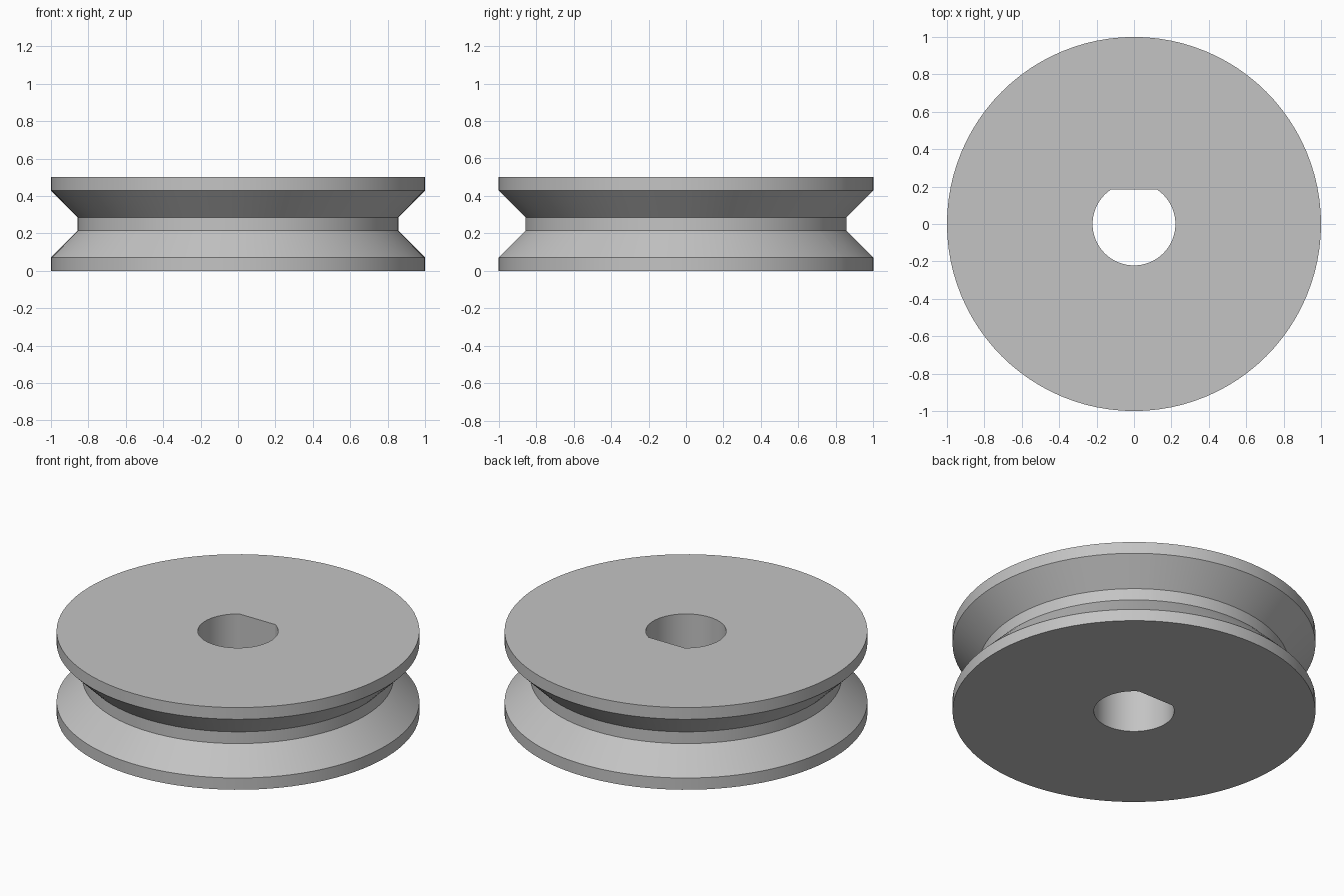
import bpy
import bmesh
import math

cube = bpy.data.objects.get("Cube")
if cube:
    bpy.data.objects.remove(cube, do_unlink=True)

UNIT = 1 / 14
BORE_RADIUS = 3.1 * UNIT
BORE_FLAT = 2.6 * UNIT
SEGMENTS = 96

# Plain grey material
grey = bpy.data.materials.new("grey")
grey.use_nodes = True
colour = (0.55, 0.55, 0.55, 1)
grey.diffuse_color = colour
grey.node_tree.nodes["Principled BSDF"].inputs["Base Color"].default_value = colour

# Angles round the wheel, including the two corners of the flat in the bore
corner = math.asin(BORE_FLAT / BORE_RADIUS)
angles = sorted([math.tau * i / SEGMENTS for i in range(SEGMENTS)]
                + [corner, math.pi - corner])


def bore_radius(angle):
    """Distance from the axis to the wall of the D-shaped bore."""
    if corner < angle < math.pi - corner:
        return BORE_FLAT / math.sin(angle)
    return BORE_RADIUS


def add_ring(bm, z, radius_at):
    return [bm.verts.new((radius_at(a) * math.cos(a), radius_at(a) * math.sin(a), z))
            for a in angles]


# Rim profile with a V groove: (radius, height) in units
profile = [(14, 0), (14, 1), (12, 3), (12, 4), (14, 6), (14, 7)]
bm = bmesh.new()
rings = [add_ring(bm, z * UNIT, lambda a, r=r: r * UNIT) for r, z in profile]
rings += [add_ring(bm, z * UNIT, bore_radius) for z in (7, 0)]

# Join each ring to the next, closing from the bore back to the rim
for lower, upper in zip(rings, rings[1:] + rings[:1]):
    for i in range(len(angles)):
        j = (i + 1) % len(angles)
        bm.faces.new((lower[i], lower[j], upper[j], upper[i]))
bmesh.ops.recalc_face_normals(bm, faces=bm.faces)

mesh = bpy.data.meshes.new("grooved_wheel")
bm.to_mesh(mesh)
bm.free()
mesh.materials.append(grey)
wheel = bpy.data.objects.new("grooved_wheel", mesh)
bpy.context.collection.objects.link(wheel)

# Smooth round walls with crisp edges
bpy.ops.object.select_all(action="DESELECT")
wheel.select_set(True)
bpy.context.view_layer.objects.active = wheel
bpy.ops.object.shade_smooth_by_angle(angle=math.radians(20))
